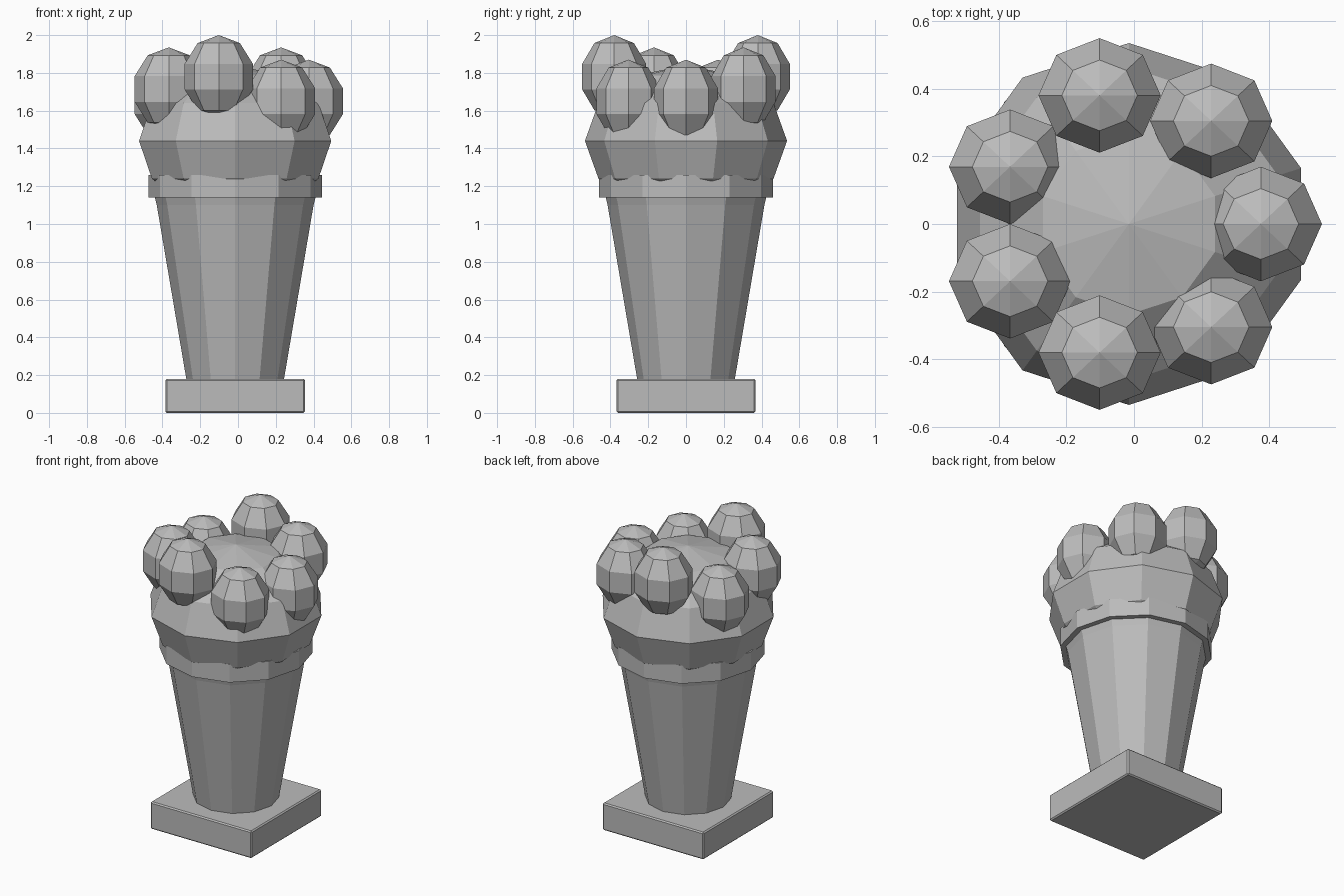
import bpy
import bmesh
import math
from mathutils import Matrix

if "Cube" in bpy.data.objects:
    bpy.data.objects.remove(bpy.data.objects["Cube"], do_unlink=True)

AXIS_X = -0.015

stone = bpy.data.materials.new("plain grey")
stone.use_nodes = True
GREY = (0.5, 0.5, 0.5, 1)
stone.diffuse_color = GREY
stone.node_tree.nodes["Principled BSDF"].inputs["Base Color"].default_value = GREY


def finish(name, bm, location):
    """Turn a bmesh into a flat-shaded object."""
    bmesh.ops.recalc_face_normals(bm, faces=bm.faces)
    mesh = bpy.data.meshes.new(name)
    bm.to_mesh(mesh)
    bm.free()
    mesh.materials.append(stone)
    obj = bpy.data.objects.new(name, mesh)
    obj.location = location
    bpy.context.collection.objects.link(obj)
    return obj


def turned(name, profile, sides):
    """Closed faceted solid from (radius, height) pairs."""
    bm = bmesh.new()
    rings = []
    for r, z in profile:
        angles = [math.tau * i / sides for i in range(sides)]
        rings.append([bm.verts.new((r * math.cos(a), r * math.sin(a), z)) for a in angles])
    for low, high in zip(rings, rings[1:]):
        for i in range(sides):
            j = (i + 1) % sides
            bm.faces.new((low[i], low[j], high[j], high[i]))
    bm.faces.new(rings[0])
    bm.faces.new(rings[-1])
    return finish(name, bm, (AXIS_X, 0, 0))


def ball(name, segments, rings, scale, location):
    """Low-poly stretched sphere."""
    bm = bmesh.new()
    bmesh.ops.create_uvsphere(bm, u_segments=segments, v_segments=rings, radius=1,
                              matrix=Matrix.Diagonal((*scale, 1)))
    return finish(name, bm, location)


# Square base with narrow chamfers
bm = bmesh.new()
bmesh.ops.create_cube(bm, size=1, matrix=Matrix.Diagonal((0.74, 0.735, 0.18, 1)))
base = finish("base", bm, (AXIS_X, 0, 0.09))
chamfer = base.modifiers.new("chamfer", 'BEVEL')
chamfer.width = 0.008
chamfer.segments = 1

# Tapered cone and the rim around its mouth
turned("cone", [(0.257, 0.17), (0.415, 1.1), (0.43, 1.16)], 12)
turned("rim", [(0.46, 1.14), (0.46, 1.26)], 12)

# Large flattened scoop
ball("scoop", 10, 6, (0.535, 0.535, 0.4), (AXIS_X, 0, 1.44))

# Ring of seven small balls at three repeating heights
for k in range(7):
    a = math.tau * k / 7
    ball(f"topping_ball_{k + 1}", 8, 5, (0.19, 0.178, 0.22),
         (AXIS_X + 0.39 * math.cos(a), 0.39 * math.sin(a), 1.65 + 0.065 * (k % 3)))
